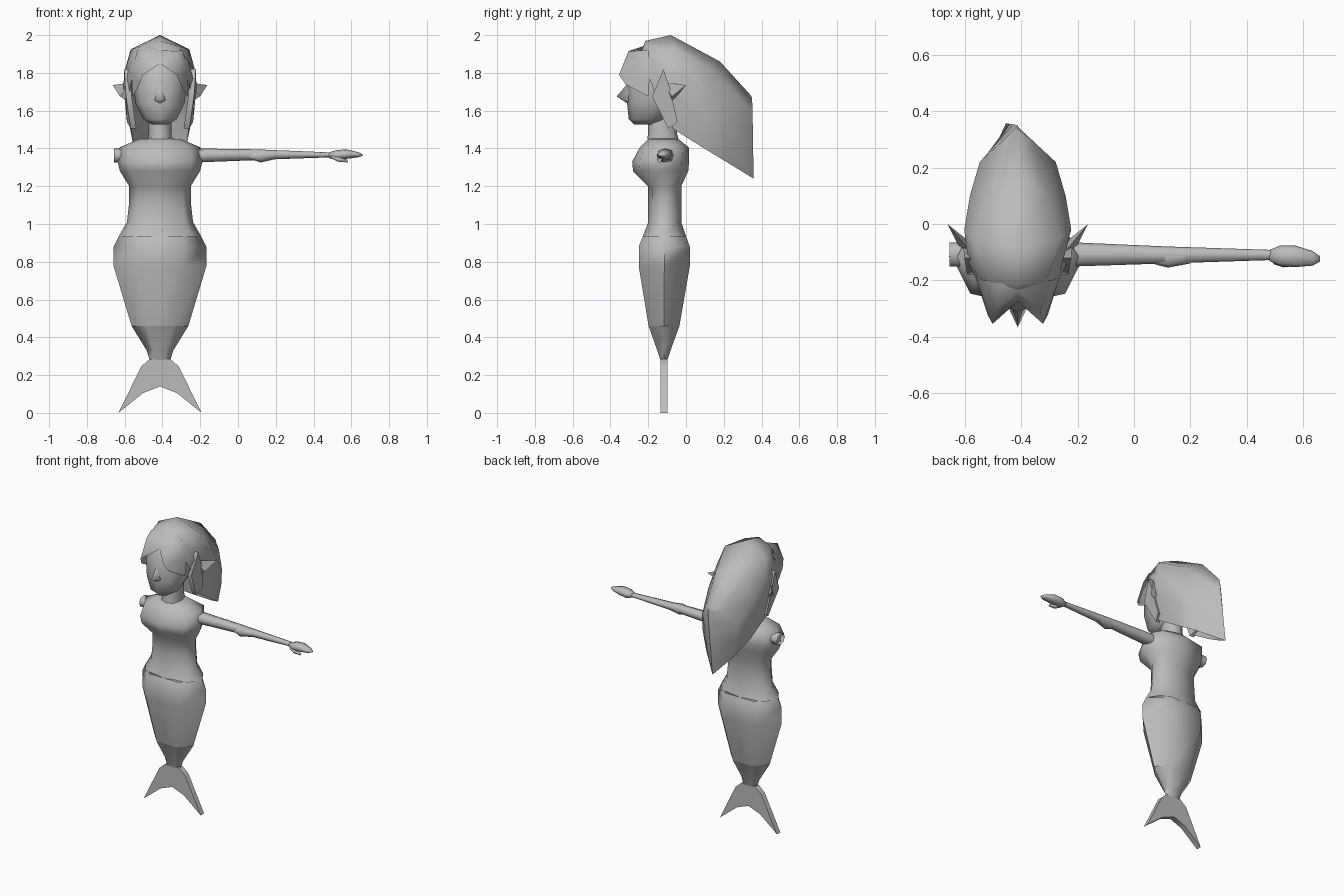
import bpy, bmesh, math

CX = -0.413          # centre line of the body
GREY = bpy.data.materials.new("plain_grey")
GREY.diffuse_color = (0.5, 0.5, 0.5, 1)


def finish(name, verts, faces, angle=80):
    """Make an object, merge doubles, smooth it and keep sharp edges."""
    bm = bmesh.new()
    vs = [bm.verts.new(v) for v in verts]
    for f in faces:
        bm.faces.new([vs[i] for i in f])
    bmesh.ops.remove_doubles(bm, verts=bm.verts, dist=0.0005)
    bmesh.ops.recalc_face_normals(bm, faces=bm.faces)
    for f in bm.faces:
        f.smooth = True
    for e in bm.edges:
        if len(e.link_faces) == 2:
            e.smooth = e.calc_face_angle() < math.radians(angle)
    me = bpy.data.meshes.new(name)
    bm.to_mesh(me)
    bm.free()
    me.materials.append(GREY)
    ob = bpy.data.objects.new(name, me)
    bpy.context.scene.collection.objects.link(ob)
    return ob


def loft(name, axis, rings, caps=True, n=8, angle=80):
    """Skin elliptical rings (t, centre a, centre b, radius a, radius b)."""
    verts, faces = [], []
    for t, ca, cb, ra, rb in rings:
        for i in range(n):
            w = 2 * math.pi * i / n
            k = 1.06 if n == 8 and i % 2 else 1.0
            a, b = ca + ra * k * math.cos(w), cb + rb * k * math.sin(w)
            verts.append((CX + a, b, t) if axis == 'z' else (t, a, b))
    for r in range(len(rings) - 1):
        for i in range(n):
            j = (i + 1) % n
            faces.append((r*n + i, r*n + j, r*n + n + j, r*n + n + i))
    if caps:
        faces.append(tuple(range(n))[::-1])
        faces.append(tuple(range(len(verts) - n, len(verts))))
    return finish(name, verts, faces, angle)


def column(name, rows, caps=False, n=8, angle=80):
    """Upright body part from rows (z, half width, front y, back y)."""
    s = math.sin(math.pi / 3) if n == 6 else 1      # a hexagon has flat front and back
    return loft(name, 'z', [(z, 0, (f + b) / 2, h, (b - f) / 2 / s) for z, h, f, b in rows],
                caps, n, angle)


def mirrored(name, pts, faces, angle=80):
    """Part given for one side of the body, with its mirror image."""
    verts = [(CX + s * x, y, z) for s in (1, -1) for x, y, z in pts]
    n = len(pts)
    both = list(faces) + [tuple(i + n for i in reversed(f)) for f in faces]
    return finish(name, verts, both, angle)


# tail and body
half = [(0.055, 0.285), (0.1, 0.245), (0.22, 0.0), (0.09, 0.105), (0, 0.14)]
outline = half + [(-x, z) for x, z in half[-2::-1]]
m = len(outline)
finish("tail_fin",
       [(CX + x, y, z) for y in (-0.135, -0.098) for x, z in outline],
       [tuple(range(m)), tuple(range(2*m - 1, m - 1, -1))] +
       [(i, i + m, (i + 1) % m + m, (i + 1) % m) for i in range(m)])
column("lower_tail", [(0.28, 0.055, -0.135, -0.098), (0.33, 0.07, -0.152, -0.082),
                      (0.46, 0.15, -0.198, -0.035)], n=6)
column("upper_tail", [(0.46, 0.15, -0.198, -0.035), (0.775, 0.245, -0.25, 0.02),
                      (0.88, 0.245, -0.25, 0.02), (0.935, 0.218, -0.228, 0.0)], n=6)
column("torso", [(0.935, 0.218, -0.228, 0.0), (1.01, 0.175, -0.2, -0.025),
                 (1.1, 0.165, -0.2, -0.025), (1.2, 0.163, -0.202, -0.025),
                 (1.28, 0.212, -0.28, 0.012), (1.33, 0.225, -0.285, 0.016),
                 (1.405, 0.215, -0.245, 0.015), (1.45, 0.11, -0.2, -0.04),
                 (1.452, 0.06, -0.195, -0.05)])
column("neck", [(1.45, 0.063, -0.205, -0.04), (1.48, 0.06, -0.2, -0.048),
                (1.56, 0.06, -0.2, -0.05)])

# head, nose and ears
column("head", [(1.528, 0.045, -0.275, -0.14), (1.555, 0.088, -0.303, -0.1),
                (1.64, 0.13, -0.312, -0.02), (1.75, 0.143, -0.312, 0.03),
                (1.85, 0.14, -0.27, 0.03), (1.92, 0.08, -0.2, 0.0)], True)
mirrored("nose", [(0, -0.308, 1.745), (0, -0.367, 1.675), (0.03, -0.303, 1.655),
                  (0, -0.305, 1.635)], [(0, 1, 2), (1, 3, 2)], 180)
mirrored("ears", [(0.15, -0.12, 1.75), (0.15, -0.08, 1.64), (0.25, 0.0, 1.735),
                  (0.212, -0.075, 1.675)],
         [(0, 3, 2), (0, 1, 3), (1, 2, 3), (0, 2, 1)], 40)

# swept-back hair: an open shell, rows run from brow to tip
rows = [
    [(0, -.25, 1.88), (.09, -.24, 1.87), (.14, -.21, 1.80), (.155, -.18, 1.74), (.16, -.17, 1.70)],
    [(0, -.215, 1.97), (.10, -.20, 1.94), (.15, -.17, 1.86), (.175, -.14, 1.77), (.17, -.12, 1.70)],
    [(0, -.08, 2.0), (.155, -.06, 1.925), (.19, -.02, 1.80), (.185, -.03, 1.65), (.15, -.07, 1.505)],
    [(0, .18, 1.86), (.105, .105, 1.835), (.17, .10, 1.69), (.165, .10, 1.54), (.14, .08, 1.41)],
    [(0, .335, 1.69), (.065, .285, 1.655), (.135, .22, 1.56), (.13, .22, 1.45), (.105, .22, 1.325)],
    [(0, .35, 1.67), (0, .352, 1.60), (0, .354, 1.50), (0, .356, 1.36), (0, .358, 1.24)],
]
w = len(rows[0])
hair = mirrored("back_hair", [p for r in rows for p in r],
                [(r*w + i, r*w + i + 1, r*w + w + i + 1, r*w + w + i)
                 for r in range(len(rows) - 1) for i in range(w - 1)])
for v in hair.data.vertices:        # the tip swings a little to one side
    if v.co.y > 0.345:
        v.co.x -= 0.042 * (1.67 - v.co.z) / 0.43

# fringe lobes on the brow
mirrored("fringe", [(0, -.235, 1.92), (.08, -.305, 1.915), (0, -.275, 1.85),
                    (.09, -.355, 1.79), (.108, -.32, 1.74), (.145, -.2, 1.675),
                    (.15, -.19, 1.80), (.12, -.2, 1.92), (.05, -.2, 1.95)],
         [(0, 1, 2), (1, 3, 2), (1, 7, 6, 3), (3, 6, 5, 4), (0, 8, 7, 1)], 100)

# pointed locks in front of the ears
lock = [(.19, -.12, 1.82), (.18, -.18, 1.675), (.155, -.093, 1.505),
        (.175, -.045, 1.54), (.193, -.085, 1.72)]
k = len(lock)
mirrored("side_locks", lock + [(x - .03, y, z) for x, y, z in lock],
         [tuple(range(k)), tuple(range(2*k - 1, k - 1, -1))] +
         [(i, i + k, (i + 1) % k + k, (i + 1) % k) for i in range(k)], 60)

# arm on one side, open stub on the other
loft("upper_arm", 'x', [(-0.22, -.108, 1.363, .043, .037), (0.12, -.11, 1.367, .03, .028)],
     caps=False)
loft("elbow_cuff", 'x', [(0.055, -.118, 1.36, .02, .012), (0.12, -.118, 1.361, .037, .035),
                         (0.2, -.113, 1.366, .027, .022)], caps=False)
loft("forearm", 'x', [(0.12, -.11, 1.367, .03, .027), (0.49, -.11, 1.366, .018, .013)],
     caps=False)
loft("hand", 'x', [(0.482, -.112, 1.364, .02, .015), (0.52, -.113, 1.364, .037, .027),
                   (0.575, -.115, 1.37, .038, .025), (0.635, -.122, 1.367, .026, .014),
                   (0.66, -.124, 1.365, .01, .004)])
loft("thumb", 'x', [(0.495, -.13, 1.355, .012, .01), (0.53, -.138, 1.342, .016, .014),
                    (0.58, -.14, 1.333, .009, .008)], n=6)
loft("arm_stub", 'x', [(-0.656, -.108, 1.363, .043, .037), (-0.6, -.108, 1.363, .043, .037)],
     caps=False)
